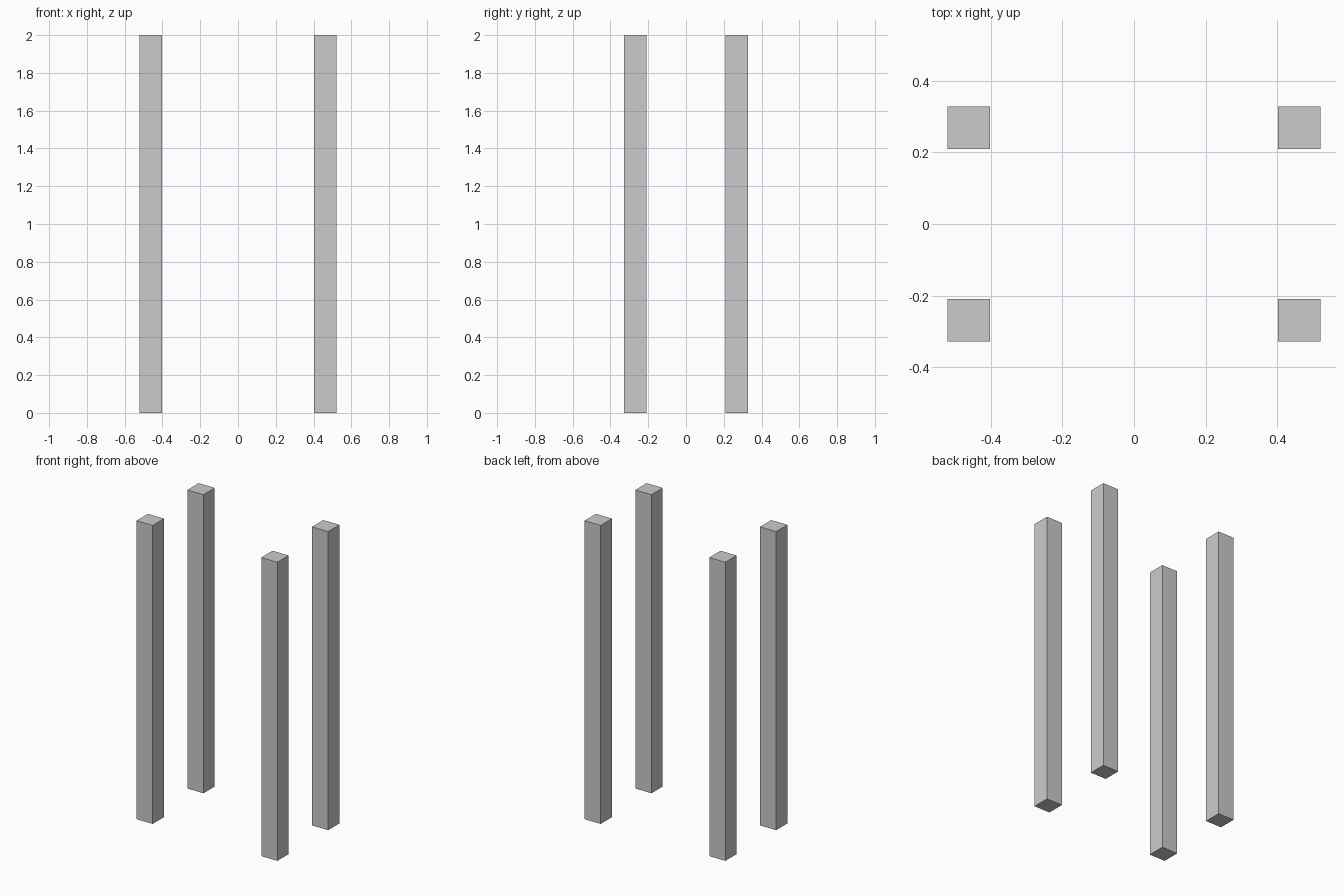
import bpy

if "Cube" in bpy.data.objects:
    bpy.data.objects.remove(bpy.data.objects["Cube"])

WIDTH, HEIGHT = 0.119, 2.0
CX, CY = 0.462, 0.269


def add_post(name, x, y):
    bpy.ops.mesh.primitive_cube_add(size=1, location=(x, y, HEIGHT / 2))
    post = bpy.context.object
    post.name = name
    post.scale = (WIDTH, WIDTH, HEIGHT)
    bpy.ops.object.transform_apply(location=False, rotation=False, scale=True)


# Four square posts, one at each corner
for y_name, sy in (("front", -1), ("back", 1)):
    for x_name, sx in (("left", -1), ("right", 1)):
        add_post(f"{y_name}_{x_name}_post", sx * CX, sy * CY)
